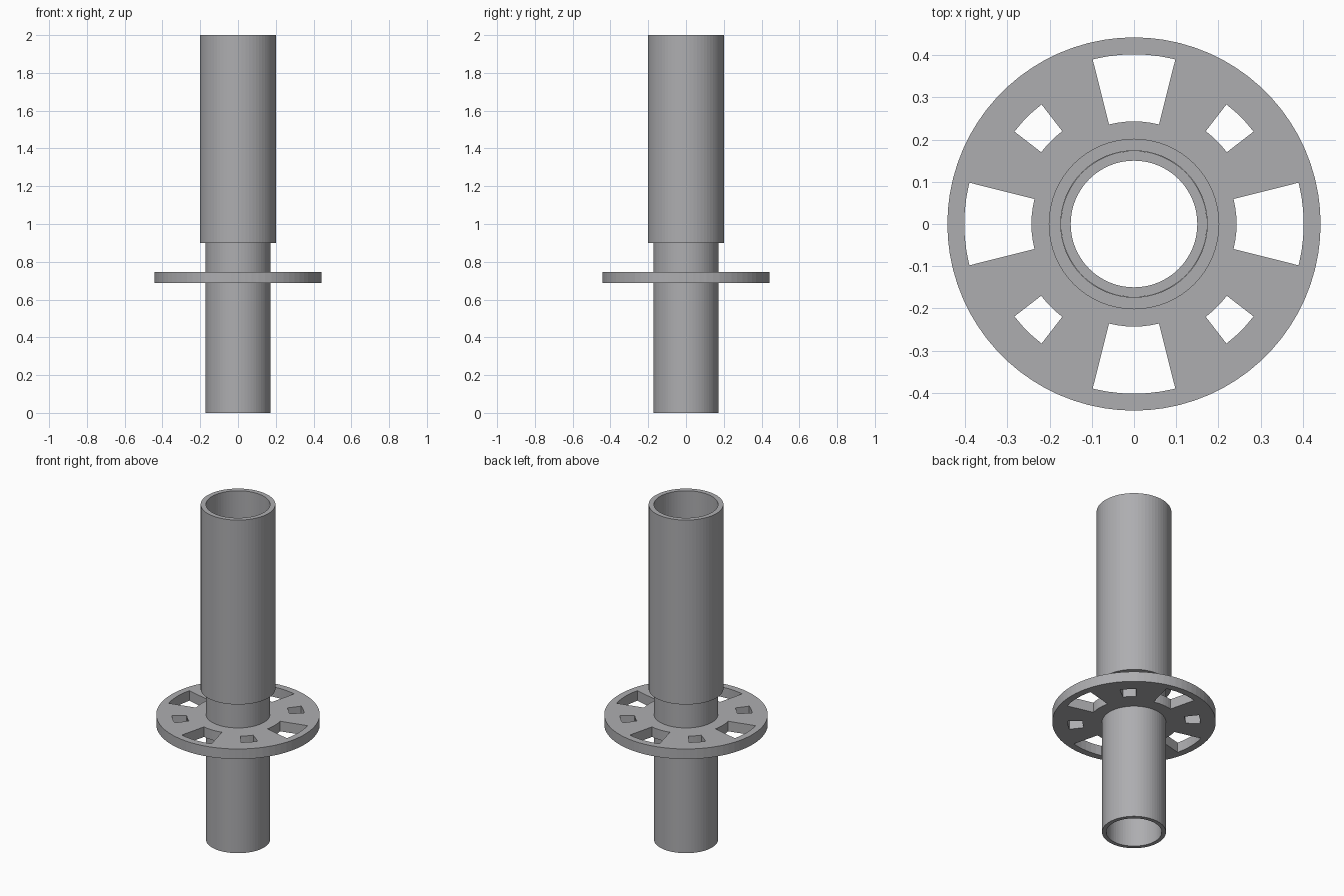
import bpy, bmesh
from math import sin, cos, radians, pi

cube = bpy.data.objects.get("Cube")
if cube:
    bpy.data.objects.remove(cube, do_unlink=True)

steel = bpy.data.materials.new("grey_steel")
steel.use_nodes = True
GREY = (0.42, 0.42, 0.435, 1)
steel.diffuse_color = GREY
steel.node_tree.nodes["Principled BSDF"].inputs["Base Color"].default_value = GREY


def finish(name, bm):
    bmesh.ops.recalc_face_normals(bm, faces=bm.faces)
    mesh = bpy.data.meshes.new(name)
    bm.to_mesh(mesh)
    bm.free()
    mesh.materials.append(steel)
    obj = bpy.data.objects.new(name, mesh)
    bpy.context.collection.objects.link(obj)
    return obj


def tube(name, outer, inner, z0, z1, sides=64):
    """Open pipe: a rectangular wall section revolved about z."""
    bm = bmesh.new()
    section = [(outer, z0), (outer, z1), (inner, z1), (inner, z0)]
    rings = []
    for i in range(sides):
        a = 2 * pi * i / sides
        rings.append([bm.verts.new((r * cos(a), r * sin(a), z)) for r, z in section])
    for i in range(sides):
        p, q = rings[i], rings[(i + 1) % sides]
        for j in range(4):
            k = (j + 1) % 4
            bm.faces.new((p[j], q[j], q[k], p[k]))
    return finish(name, bm)


def slotted_disc(name, z0, z1):
    """Polar grid with the slot cells left out, extruded to thickness."""
    radii = [0.172, 0.243, 0.278, 0.358, 0.402, 0.442]
    # kind of sector, start angle, end angle, steps; repeated per quadrant
    sectors = [("large", -14.1, 14.1, 6), ("solid", 14.1, 37.7, 5),
               ("small", 37.7, 52.3, 3), ("solid", 52.3, 75.9, 5)]
    open_cells = {"large": (1, 2, 3), "small": (2,), "solid": ()}
    bm = bmesh.new()
    columns = []
    for quadrant in range(4):
        for kind, a0, a1, steps in sectors:
            for s in range(steps):
                a = radians(90 * quadrant + a0 + (a1 - a0) * s / steps)
                verts = [bm.verts.new((r * cos(a), r * sin(a), z0)) for r in radii]
                columns.append((kind, verts))
    for i, (kind, p) in enumerate(columns):
        q = columns[(i + 1) % len(columns)][1]
        for j in range(len(radii) - 1):
            if j not in open_cells[kind]:
                bm.faces.new((p[j], p[j + 1], q[j + 1], q[j]))
    bmesh.ops.delete(bm, geom=[v for v in bm.verts if not v.link_faces], context="VERTS")
    base = list(bm.faces)
    ext = bmesh.ops.extrude_face_region(bm, geom=base, use_keep_orig=True)
    top = [g for g in ext["geom"] if isinstance(g, bmesh.types.BMVert)]
    bmesh.ops.translate(bm, verts=top, vec=(0, 0, z1 - z0))
    return finish(name, bm)


# Lower pipe seats a short way into the wider sleeve
tube("lower_pipe", 0.173, 0.15, 0.0, 0.95)
tube("upper_sleeve", 0.202, 0.1735, 0.9, 2.0)

# Connector ring with four large and four small slots
slotted_disc("connector_ring", 0.687, 0.747)
